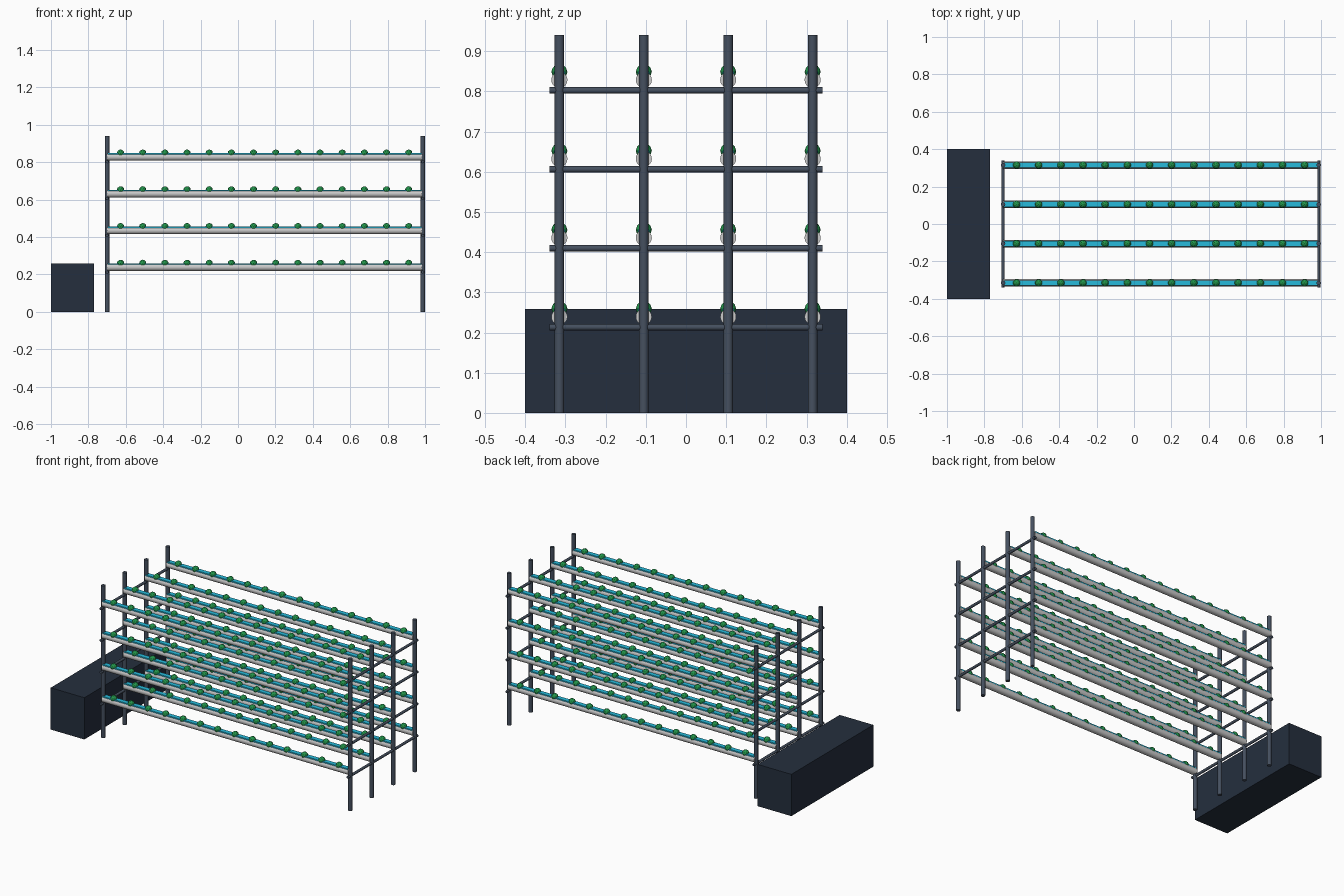
import bpy, math
from mathutils import Vector

if "Cube" in bpy.data.objects:
    bpy.data.objects.remove(bpy.data.objects["Cube"])


def material(name, rgb):
    m = bpy.data.materials.new(name)
    m.diffuse_color = (*rgb, 1)
    m.use_nodes = True
    m.node_tree.nodes["Principled BSDF"].inputs["Base Color"].default_value = m.diffuse_color
    return m


STEEL = material("steel", (0.06, 0.08, 0.115))
NAVY = material("tank_navy", (0.018, 0.028, 0.048))
WHITE = material("pipe_white", (0.85, 0.85, 0.84))
CYAN = material("water_cyan", (0.02, 0.50, 0.72))
GREEN = material("leaf_green", (0.016, 0.30, 0.07))


def finish(name, mat):
    ob = bpy.context.object
    ob.name = name
    ob.data.materials.append(mat)
    return ob


def box(name, lo, hi, mat):
    lo, hi = Vector(lo), Vector(hi)
    bpy.ops.mesh.primitive_cube_add(size=1, location=(lo + hi) / 2)
    ob = finish(name, mat)
    ob.scale = hi - lo


def rod(name, a, b, r, mat, sides):
    a, b = Vector(a), Vector(b)
    bpy.ops.mesh.primitive_cylinder_add(vertices=sides, radius=r, depth=(b - a).length,
                                        location=(a + b) / 2)
    ob = finish(name, mat)
    ob.rotation_euler = (b - a).to_track_quat('Z', 'Y').to_euler()
    bpy.ops.object.shade_smooth_by_angle(angle=math.radians(35))


X0, X1 = -0.70, 0.988
ROWS = [-0.315, -0.105, 0.105, 0.315]
LEVELS = [0.213 + 0.1965 * i for i in range(4)]   # crossbar heights
PIPE_R = 0.02

# Reservoir tank
box("reservoir_tank", (-1, -0.4, 0), (-0.77, 0.4, 0.258), NAVY)

# End frames: posts and crossbars
for x in (X0, X1):
    for y in ROWS:
        rod("post", (x, y, 0), (x, y, 0.94), 0.012, STEEL, 16)
    for z in LEVELS:
        rod("crossbar", (x, -0.34, z), (x, 0.34, z), 0.008, STEEL, 12)

# One plant mesh shared by every plant
bpy.ops.mesh.primitive_ico_sphere_add(subdivisions=2, radius=0.02)
first = finish("plant", GREEN)
plant_mesh = first.data
bpy.data.objects.remove(first)

# Growing pipes with a water strip and a row of plants
for z in LEVELS:
    zc = z + 0.006 + PIPE_R
    for y in ROWS:
        rod("growing_pipe", (X0, y, zc), (X1 - 0.003, y, zc), PIPE_R, WHITE, 20)
        box("water_strip", (X0 + 0.005, y - 0.014, zc + 0.008),
            (X1 - 0.008, y + 0.014, zc + PIPE_R + 0.001), CYAN)
        for i in range(14):
            p = bpy.data.objects.new("plant", plant_mesh)
            p.location = (-0.628 + 0.1185 * i, y, zc + 0.020)
            bpy.context.collection.objects.link(p)
